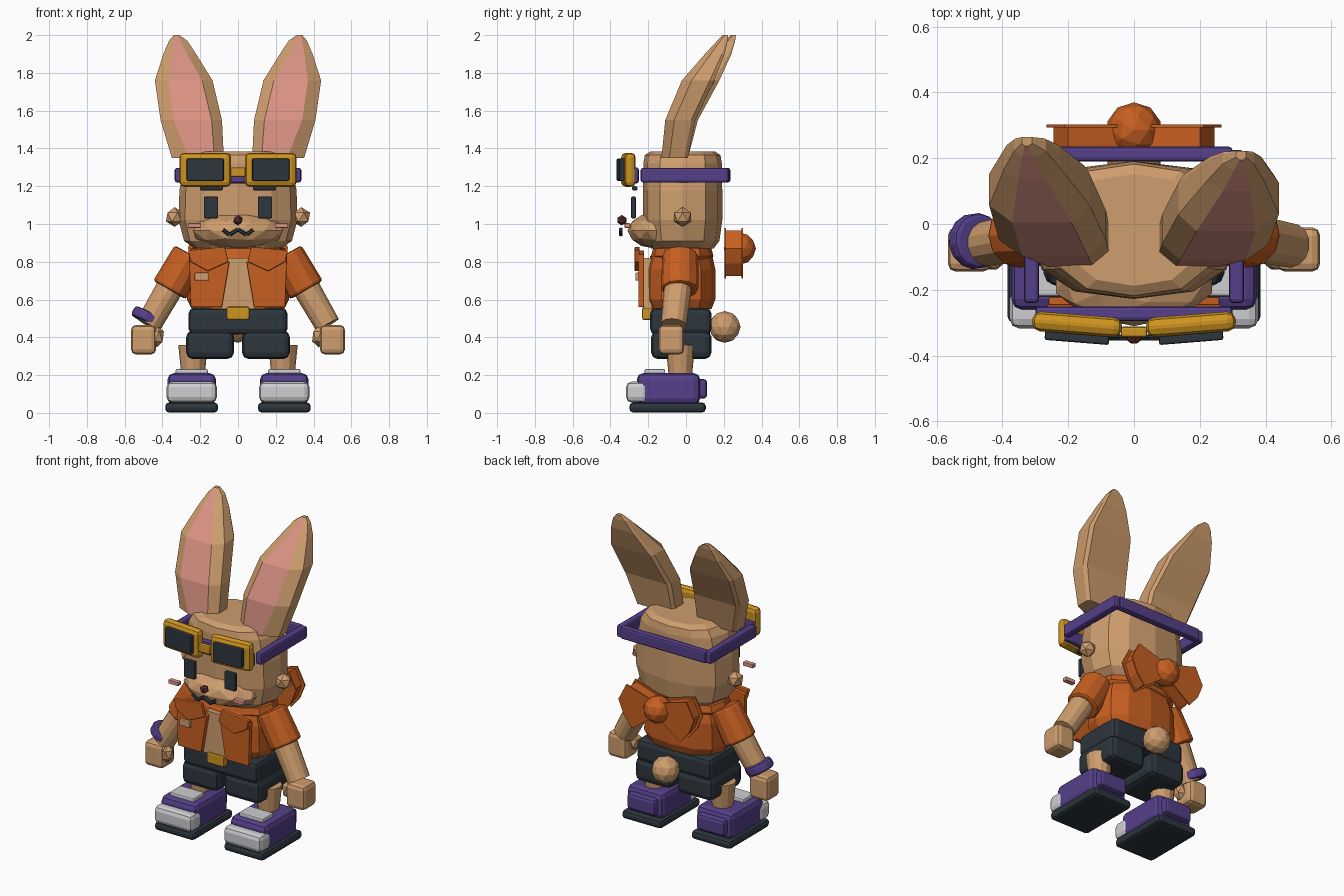
import bpy, bmesh, math
from mathutils import Vector, Matrix

if "Cube" in bpy.data.objects:
    bpy.data.objects.remove(bpy.data.objects["Cube"])


def mat(name, r, g, b):
    m = bpy.data.materials.new(name)
    m.diffuse_color = (r, g, b, 1)
    m.use_nodes = True
    m.node_tree.nodes["Principled BSDF"].inputs["Base Color"].default_value = m.diffuse_color
    return m


TAN = mat("tan fur", .62, .34, .155)
ORANGE = mat("orange cloth", .57, .115, .015)
PURPLE = mat("purple", .09, .05, .25)
DARK = mat("dark slate", .026, .037, .048)
WHITE = mat("light grey", .62, .62, .64)
GOLD = mat("gold", .62, .295, .014)
PINK = mat("pink", .70, .29, .23)
MAROON = mat("maroon", .125, .028, .031)


def finish(bm, name, material, bevel=0.0):
    bmesh.ops.recalc_face_normals(bm, faces=bm.faces)
    me = bpy.data.meshes.new(name)
    bm.to_mesh(me)
    bm.free()
    ob = bpy.data.objects.new(name, me)
    bpy.context.collection.objects.link(ob)
    me.materials.append(material)
    if bevel:
        md = ob.modifiers.new("bevel", 'BEVEL')
        md.width, md.segments, md.limit_method = bevel, 2, 'ANGLE'
    return ob


def box(name, material, x, y, z, bevel=0.015, rot=(0, 0, 0)):
    """Box from (min, max) ranges."""
    bm = bmesh.new()
    size = [r[1] - r[0] for r in (x, y, z)]
    bmesh.ops.create_cube(bm, size=1, matrix=Matrix.Diagonal((*size, 1)))
    ob = finish(bm, name, material, bevel)
    ob.location = [(r[0] + r[1]) / 2 for r in (x, y, z)]
    ob.rotation_euler = rot
    return ob


def ball(name, material, loc, r, sub=1):
    bm = bmesh.new()
    bmesh.ops.create_icosphere(bm, subdivisions=sub, radius=1)
    ob = finish(bm, name, material)
    ob.location = loc
    ob.scale = r if isinstance(r, tuple) else (r, r, r)
    return ob


def rod(name, material, a, b, r1, r2, sides=12, bevel=0.0):
    """Tapered cylinder from a to b."""
    a, b = Vector(a), Vector(b)
    bm = bmesh.new()
    bmesh.ops.create_cone(bm, cap_ends=True, segments=sides, radius1=r1, radius2=r2, depth=(b - a).length)
    ob = finish(bm, name, material, bevel)
    ob.location = (a + b) / 2
    ob.rotation_euler = (b - a).to_track_quat('Z', 'Y').to_euler()
    return ob


def rings_to_bm(rings):
    """Skin a stack of equal-length point rings."""
    bm = bmesh.new()
    vs = [[bm.verts.new(p) for p in ring] for ring in rings]
    n = len(vs[0])
    for lo, hi in zip(vs, vs[1:]):
        for i in range(n):
            bm.faces.new((lo[i], lo[(i + 1) % n], hi[(i + 1) % n], hi[i]))
    bm.faces.new(vs[0][::-1])
    bm.faces.new(vs[-1])
    return bm


def loft(name, material, levels, cy, sides=12, power=0.8):
    """Squarish rings given as (z, half width, half depth)."""
    rings = []
    for z, rx, ry in levels:
        ring = []
        for i in range(sides):
            t = 2 * math.pi * i / sides
            c, s = math.cos(t), math.sin(t)
            ring.append((rx * math.copysign(abs(c) ** power, c),
                         cy + ry * math.copysign(abs(s) ** power, s), z))
        rings.append(ring)
    return finish(rings_to_bm(rings), name, material)


def plate(name, material, pts, y0, y1, side=1, bevel=0.0):
    """Outline in x, z extruded along y."""
    rings = [[(side * x, y, z) for x, z in pts] for y in (y0, y1)]
    return finish(rings_to_bm(rings), name, material, bevel)


# head and muzzle
loft("head", TAN, [(.87, .23, .165), (.91, .285, .195), (1.02, .315, .21), (1.18, .31, .21),
                   (1.32, .28, .208), (1.365, .25, .2), (1.385, .2, .17)], -.018)
ball("muzzle", TAN, (0, -.165, .965), (.25, .145, .095), 2)
ball("nose", MAROON, (0, -.34, 1.02), .028)
mouth = [(-.08, .97), (-.045, .943), (0, .972), (.045, .943), (.08, .97)]
for (xa, za), (xb, zb) in zip(mouth, mouth[1:]):
    rod("mouth", DARK, (xa, -.345, za), (xb, -.345, zb), .011, .011, 6)

# ears: z, outer edges, pink edges, front y, back y
EAR = [(1.35, .075, .35, .125, .26, -.13, .01), (1.55, .085, .41, .14, .34, -.11, .05),
       (1.76, .135, .44, .19, .37, -.022, .15), (1.9, .222, .395, .27, .352, .1, .205),
       (1.97, .268, .365, .305, .34, .165, .22), (2.0, .31, .34, .32, .333, .195, .222)]
for s in (-1, 1):
    rings = []
    for z, xl, xr, pl, pr, yf, yb in EAR:
        d = (z - 1.35) * .065 if s < 0 else 0
        q, h = (xr - xl) * .05, yb - yf
        ring = [(pl, yf), (pr, yf), (xr, yf + .3 * h), (xr, yb - .14 * h), (xr - q, yb),
                (xl + q, yb), (xl, yb - .14 * h), (xl, yf + .3 * h)]
        rings.append([(s * x, y + d, z) for x, y in ring])
    bm = rings_to_bm(rings)
    bm.faces.ensure_lookup_table()
    for k in range(len(EAR) - 1):
        bm.faces[k * 8].material_index = 1
    finish(bm, "ear", TAN).data.materials.append(PINK)

    # face details
    ex = (s * .143 - .038, s * .143 + .038)
    box("eye", DARK, ex, (-.29, -.265), (1.03, 1.145), .006)
    box("eyebrow", DARK, (s * .14 - .06, s * .14 + .06), (-.285, -.258), (1.178, 1.2), .006)
    box("blush", PINK, (s * .23 - .035, s * .23 + .035), (-.325, -.295), (.98, 1.004), .003)
    ball("cheek_tuft", TAN, (s * .335, -.018, 1.037), .052)

    # goggles
    gx, turn = s * .173, (0, 0, s * .08)
    box("goggle_frame", GOLD, (gx - .137, gx + .137), (-.335, -.275), (1.197, 1.377), .025, turn)
    box("goggle_lens", DARK, (gx - .098, gx + .098), (-.36, -.325), (1.228, 1.346), .006, turn)
    box("strap_side", PURPLE, (s * .312 - .023, s * .312 + .023), (-.24, .225), (1.22, 1.297), .012)
box("goggle_bridge", GOLD, (-.04, .04), (-.345, -.312), (1.25, 1.3), .008)
box("strap_front", PURPLE, (-.3, .3), (-.295, -.25), (1.215, 1.3), .012)
box("strap_back", PURPLE, (-.3, .3), (.19, .235), (1.22, 1.297), .012)

# jacket body, collar and shirt
loft("jacket_body", ORANGE, [(.55, .245, .16), (.6, .27, .18), (.76, .265, .18), (.83, .24, .165),
                             (.86, .2, .14)], -.025)
loft("collar", ORANGE, [(.81, .25, .15), (.83, .265, .165), (.87, .25, .155), (.89, .21, .13)], -.02)
plate("shirt", TAN, [(-.09, .55), (.09, .55), (.07, .82), (-.07, .82)], -.222, -.18)
for s in (-1, 1):
    plate("jacket_panel", ORANGE, [(.085, .56), (.25, .56), (.255, .7), (.26, .84), (.13, .86), (.045, .8)],
          -.252, -.222, s, .005)
    plate("lapel", ORANGE, [(.05, .8), (.16, .75), (.25, .8), (.265, .86), (.07, .88)],
          -.272, -.245, s, .005)

    # arms
    rod("sleeve", ORANGE, (s * .253, -.03, .84), (s * .362, -.033, .65), .095, .1, 12, .015)
    rod("forearm", TAN, (s * .345, -.04, .69), (s * .475, -.065, .465), .074, .068, 14)
    box("hand", TAN, (s * .5 - .066, s * .5 + .066), (-.145, -.01), (.31, .465), .025)
    ball("thumb", TAN, (s * .428, -.1, .405), (.04, .045, .058))

    # shorts legs, legs and shoes
    box("shorts_leg", DARK, (s * .148 - .127, s * .148 + .127), (-.185, .135), (.285, .435), .035)
    rod("leg", TAN, (s * .238, -.03, .2), (s * .238, -.03, .36), .062, .078, 12)
    c = s * .245
    box("sole", DARK, (c - .14, c + .14), (-.3, .105), (.002, .055), .02)
    box("shoe", PURPLE, (c - .128, c + .128), (-.26, .075), (.045, .21), .032)
    box("heel_tab", PURPLE, (c - .1, c + .1), (.05, .112), (.075, .18), .02)
    box("toe_cap", WHITE, (c - .133, c + .133), (-.317, -.2), (.055, .165), .028)
    box("shoe_tongue", WHITE, (c - .085, c + .085), (-.22, -.11), (.2, .232), .008)
box("pocket_patch", TAN, (-.23, -.155), (-.268, -.245), (.7, .742), .006)
rod("wrist_band", PURPLE, (-.468, -.05, .53), (-.494, -.054, .48), .085, .085, 14, .015)

# shorts, buckle and tail
box("shorts", DARK, (-.262, .262), (-.19, .135), (.415, .555), .03)
box("buckle", GOLD, (-.06, .06), (-.232, -.175), (.492, .562), .01)
ball("tail", TAN, (0, .205, .455), .084, 2)

# scarf bow: spool-like wings around a knot
WING = [(.03, .91), (.12, .94), (.2, .965), (.245, .87), (.215, .79), (.165, .725), (.03, .83)]
for s in (-1, 1):
    plate("bow_wing", ORANGE, WING, .205, .295, s)
    wide = [(.14 + (x - .14) * 1.2, .845 + (z - .845) * 1.12) for x, z in WING]
    plate("bow_rim", ORANGE, wide, .293, .302, s)
    plate("bow_rim", ORANGE, wide, .205, .213, s)
ball("bow_knot", ORANGE, (0, .285, .87), .085, 2)
